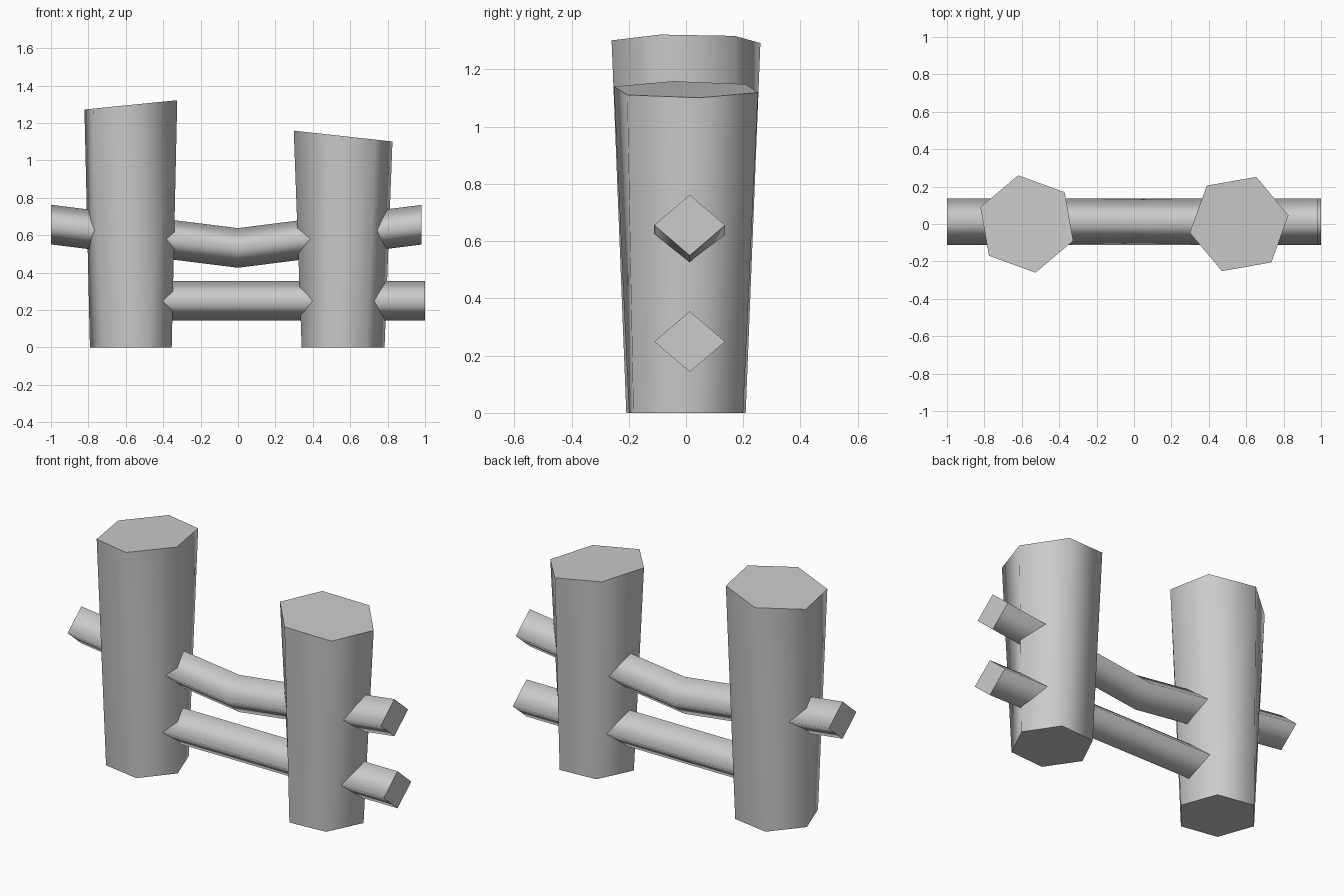
import bpy, bmesh
from math import cos, sin, radians, pi

cube = bpy.data.objects.get("Cube")
if cube:
    bpy.data.objects.remove(cube, do_unlink=True)

grey = bpy.data.materials.new("plain grey")
grey.use_nodes = True
colour = (0.6, 0.6, 0.6, 1)
grey.diffuse_color = colour
grey.node_tree.nodes["Principled BSDF"].inputs["Base Color"].default_value = colour


def loft(name, rings):
    """Skin a list of vertex rings: smooth sides, flat sharp-edged caps."""
    bm = bmesh.new()
    loops = [[bm.verts.new(p) for p in ring] for ring in rings]
    n = len(loops[0])
    for a, b in zip(loops, loops[1:]):
        for i in range(n):
            j = (i + 1) % n
            bm.faces.new((a[i], a[j], b[j], b[i])).smooth = True
    for loop in (loops[0], loops[-1]):
        cap = bm.faces.new(loop)
        for edge in cap.edges:
            edge.smooth = False
    bmesh.ops.recalc_face_normals(bm, faces=bm.faces)
    mesh = bpy.data.meshes.new(name)
    bm.to_mesh(mesh)
    bm.free()
    mesh.materials.append(grey)
    obj = bpy.data.objects.new(name, mesh)
    bpy.context.collection.objects.link(obj)
    return obj


def post(name, x, top_radius, height, slope, foot_turn, top_turn):
    """Six-sided post, widening and twisting upward to a slanted top."""
    def ring(radius, turn, z, tilt):
        pts = []
        for k in range(6):
            a = radians(turn) + k * pi / 3
            dx = radius * cos(a)
            pts.append((x + dx, radius * sin(a), z + tilt * dx))
        return pts
    return loft(name, [ring(0.222, foot_turn, 0, 0),
                       ring(top_radius, top_turn, height, slope)])


def rail(name, path):
    """Diamond-section rail along (x, z) points, with upright ends."""
    def diamond(x, z):
        y, half_y, half_z = 0.013, 0.124, 0.106
        return [(x, y + half_y, z), (x, y, z + half_z),
                (x, y - half_y, z), (x, y, z - half_z)]
    return loft(name, [diamond(x, z) for x, z in path])


# Posts
post("right_post", -0.573, 0.264, 1.297, 0.1, -10, -20)
post("left_post", 0.562, 0.268, 1.13, -0.11, 4, 10)

# Rails: the upper one sags in the middle, the lower one ends inside a post
rail("upper_rail", [(-1, 0.657), (0, 0.532), (0.98, 0.656)])
rail("lower_rail", [(-0.62, 0.249), (1, 0.249)])
